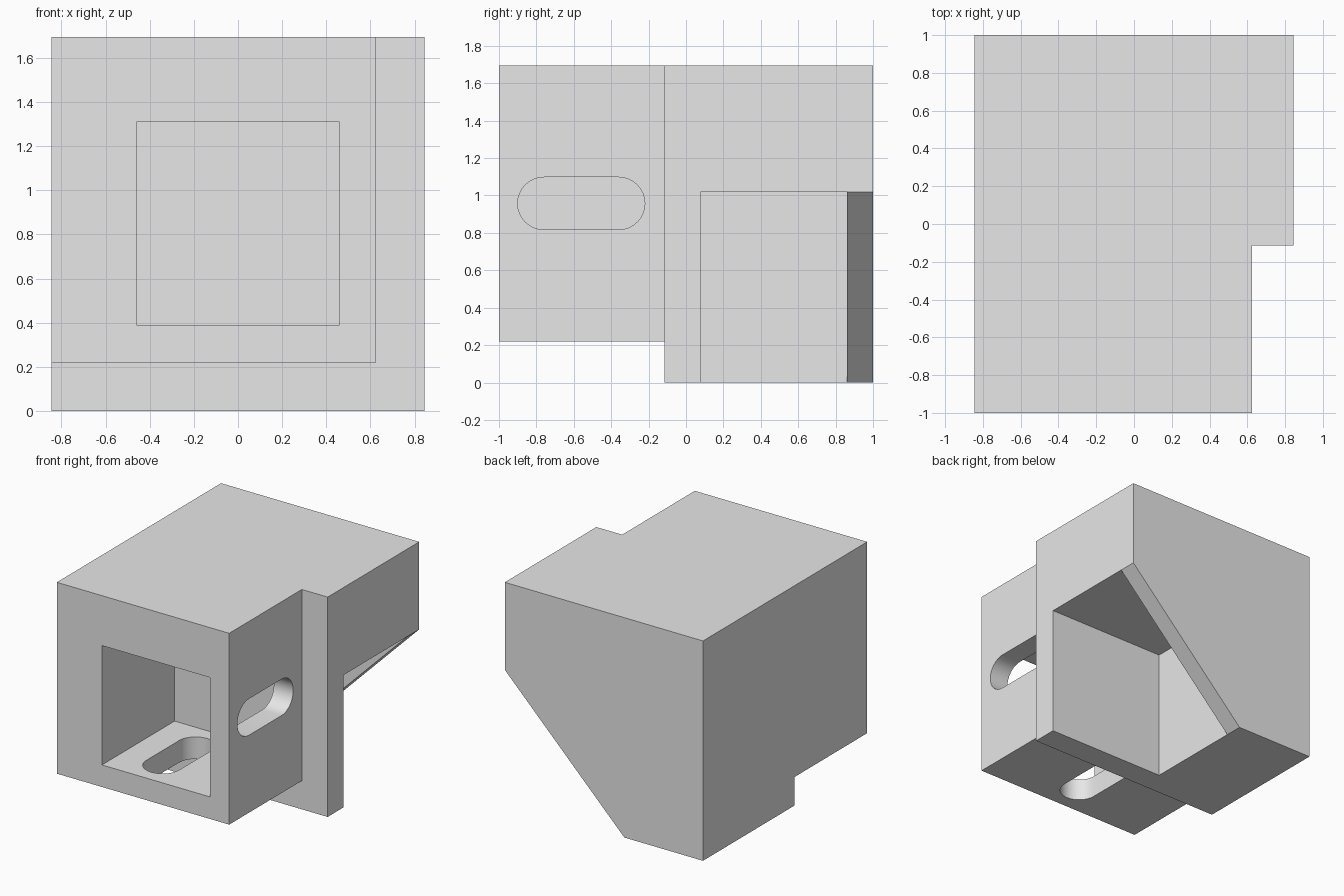
import bpy, bmesh, math
from mathutils import Vector

if "Cube" in bpy.data.objects:
    bpy.data.objects.remove(bpy.data.objects["Cube"], do_unlink=True)

W, H = 0.845, 1.695          # half width, height
STEP_X, STEP_Z = 0.625, 0.22  # edges of the front tube
FLANGE = -0.115              # front face of the rear block
POCKET_X, POCKET_Z = -0.174, 1.02
OUT = 0.3                    # cutter overshoot


def prism(name, points, depth):
    """Extrude a planar outline along a vector into a solid."""
    bm = bmesh.new()
    face = bm.faces.new([bm.verts.new(p) for p in points])
    ext = bmesh.ops.extrude_face_region(bm, geom=[face])
    moved = [v for v in ext["geom"] if isinstance(v, bmesh.types.BMVert)]
    bmesh.ops.translate(bm, vec=depth, verts=moved)
    bmesh.ops.recalc_face_normals(bm, faces=bm.faces)
    mesh = bpy.data.meshes.new(name)
    bm.to_mesh(mesh)
    bm.free()
    obj = bpy.data.objects.new(name, mesh)
    bpy.context.collection.objects.link(obj)
    return obj


def box(name, x, y, z):
    corners = [(x[0], y[0], z[0]), (x[1], y[0], z[0]),
               (x[1], y[1], z[0]), (x[0], y[1], z[0])]
    return prism(name, corners, (0, 0, z[1] - z[0]))


def slot(name, centre, side, depth):
    """Rounded slot running along y, with its width along 'side'."""
    radius, half, n = 0.14, 0.2, 16
    points = []
    for end in (1, -1):
        for i in range(n + 1):
            a = math.pi * i / n
            points.append(Vector(centre)
                          + Vector((0, 1, 0)) * end * (half + radius * math.sin(a))
                          + Vector(side) * end * radius * math.cos(a))
    return prism(name, points, depth)


# Solid block
body = box("bracket_body", (-W, W), (-1, 1), (0, H))

# Everything cut away from it
tube_x = (STEP_X - W) / 2
tube_z = (STEP_Z + H) / 2
slot_y = -0.56
cutters = [
    box("side_step", (STEP_X, W + OUT), (-1 - OUT, FLANGE), (-OUT, H + OUT)),
    box("bottom_step", (-W - OUT, W + OUT), (-1 - OUT, FLANGE), (-OUT, STEP_Z)),
    box("square_socket", (-0.46, 0.46), (-1 - OUT, FLANGE), (0.39, 1.31)),
    slot("side_slot", (0.3, slot_y, tube_z), (0, 0, 1), (0.5, 0, 0)),
    slot("bottom_slot", (tube_x, slot_y, 0.1), (1, 0, 0), (0, 0, 0.4)),
    box("rear_pocket", (POCKET_X, W + OUT), (0.08, 0.86), (-OUT, POCKET_Z)),
    # Diagonal edge of the rear gusset
    prism("gusset_cut",
          [(POCKET_X - OUT, 0.5, -OUT), (W + OUT, 0.5, -OUT),
           (W + OUT, 0.5, POCKET_Z + OUT)], (0, 1, 0)),
]

bpy.ops.object.select_all(action="DESELECT")
bpy.context.view_layer.objects.active = body
body.select_set(True)
for cutter in cutters:
    cutter.hide_render = True
    mod = body.modifiers.new(cutter.name, "BOOLEAN")
    mod.operation = "DIFFERENCE"
    mod.solver = "EXACT"
    mod.object = cutter
    bpy.ops.object.modifier_apply(modifier=mod.name)
for cutter in cutters:
    bpy.data.objects.remove(cutter, do_unlink=True)

# Single grey material
grey = bpy.data.materials.new("light_grey")
grey.use_nodes = True
colour = (0.8, 0.8, 0.8, 1)
grey.diffuse_color = colour
grey.node_tree.nodes["Principled BSDF"].inputs["Base Color"].default_value = colour
body.data.materials.clear()
body.data.materials.append(grey)
for poly in body.data.polygons:
    poly.material_index = 0

bpy.ops.object.shade_smooth_by_angle(angle=math.radians(30))
